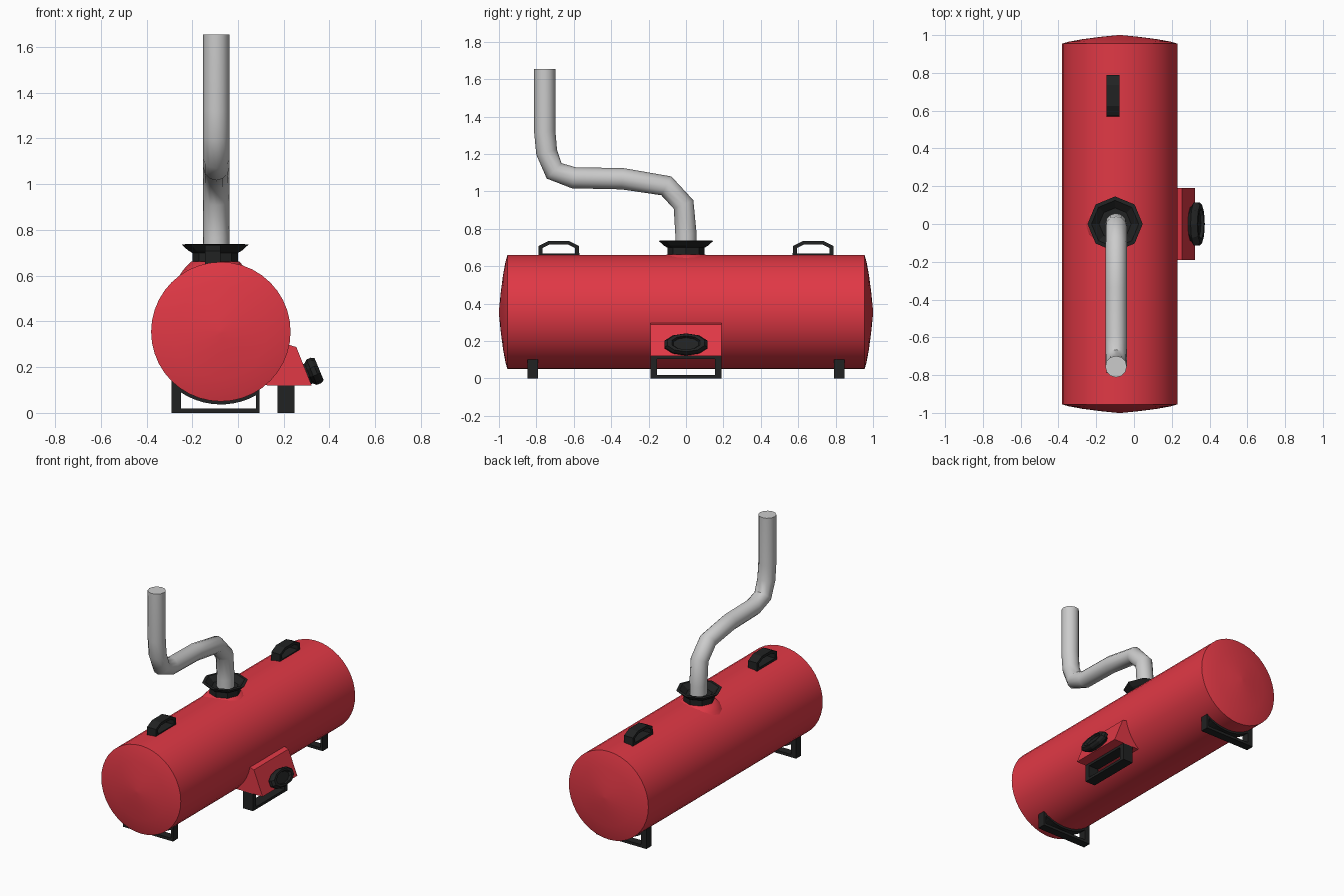
import bpy, bmesh
from math import sin, cos, pi, radians, sqrt
from mathutils import Vector, Matrix

if "Cube" in bpy.data.objects:
    bpy.data.objects.remove(bpy.data.objects["Cube"])


def material(name, rgb):
    m = bpy.data.materials.new(name)
    m.diffuse_color = (*rgb, 1)
    m.use_nodes = True
    m.node_tree.nodes["Principled BSDF"].inputs["Base Color"].default_value = m.diffuse_color
    return m


RED = material("red_paint", (0.75, 0.04, 0.06))
BLACK = material("black_metal", (0.015, 0.016, 0.016))
TX, TZ, R = -0.075, 0.355, 0.305


def finish(name, bm, mat=None, smooth=None):
    bmesh.ops.recalc_face_normals(bm, faces=bm.faces)
    me = bpy.data.meshes.new(name)
    bm.to_mesh(me)
    bm.free()
    ob = bpy.data.objects.new(name, me)
    bpy.context.collection.objects.link(ob)
    if mat:
        me.materials.append(mat)
    if smooth:
        bpy.ops.object.select_all(action='DESELECT')
        bpy.context.view_layer.objects.active = ob
        ob.select_set(True)
        bpy.ops.object.shade_smooth_by_angle(angle=radians(smooth))
    return ob


def lathe(name, profile, n, matrix, mat, smooth=None):
    """Revolve (radius, height) pairs about local z, capping both ends."""
    bm = bmesh.new()
    rings = [[bm.verts.new(matrix @ Vector((r * cos(2 * pi * i / n), r * sin(2 * pi * i / n), h)))
              for i in range(n)] for r, h in profile]
    for a, b in zip(rings, rings[1:]):
        for i in range(n):
            j = (i + 1) % n
            bm.faces.new((a[i], a[j], b[j], b[i]))
    bm.faces.new(rings[0])
    bm.faces.new(rings[-1])
    return finish(name, bm, mat, smooth)


def frame(name, outer, inner, a, b, place, mat):
    """Extrude a closed band between two matching outlines from a to b."""
    bm = bmesh.new()
    loops = [[bm.verts.new(place(u, v, w)) for u, v in pts]
             for pts, w in ((outer, a), (outer, b), (inner, b), (inner, a))]
    n = len(outer)
    for k in range(4):
        p, q = loops[k], loops[(k + 1) % 4]
        for i in range(n):
            j = (i + 1) % n
            bm.faces.new((p[i], p[j], q[j], q[i]))
    return finish(name, bm, mat)


def along_y(u, v, w):
    return (u, w, v)


def along_x(u, v, w):
    return (w, u, v)


# Tank with shallow domed ends
half = [(0.01, 1.0), (0.1, 0.991), (0.2, 0.978), (0.27, 0.965), (R, 0.955)]
profile = [(r, -h) for r, h in half] + [(r, h) for r, h in reversed(half)]
lathe("tank", profile, 40,
      Matrix.Translation((TX, 0, TZ)) @ Matrix.Rotation(radians(-90), 4, 'X'), RED, 50)

# Outlet fairing and flared octagonal collar
top = Matrix.Translation((-0.1, 0, 0))
lathe("outlet_fairing", [(0.17, 0.58), (0.14, 0.625), (0.105, 0.662), (0.09, 0.662)], 16, top, RED, 50)
lathe("outlet_collar", [(0.09, 0.64), (0.1, 0.66), (0.1, 0.7), (0.118, 0.71), (0.146, 0.736),
                        (0.125, 0.738), (0.085, 0.705), (0.05, 0.705)], 8, top, BLACK)

# Bent exhaust pipe
path = [(0, 0.68), (0, 0.77), (-0.013, 0.93), (-0.105, 1.03), (-0.34, 1.068), (-0.6, 1.073),
        (-0.705, 1.11), (-0.745, 1.21), (-0.755, 1.32), (-0.755, 1.655)]
cu = bpy.data.curves.new("exhaust_pipe", 'CURVE')
cu.dimensions = '3D'
cu.bevel_depth = 0.057
cu.bevel_resolution = 4
cu.use_fill_caps = True
sp = cu.splines.new('POLY')
sp.points.add(len(path) - 1)
for pt, (y, z) in zip(sp.points, path):
    pt.co = (-0.095, y, z, 1)
sp.use_smooth = True
pipe = bpy.data.objects.new("exhaust_pipe", cu)
bpy.context.collection.objects.link(pipe)
bpy.ops.object.select_all(action='DESELECT')
bpy.context.view_layer.objects.active = pipe
pipe.select_set(True)
bpy.ops.object.convert(target='MESH')
bpy.ops.object.shade_smooth_by_angle(angle=radians(50))

# Leg cradle outline: follows the tank underside, unequal posts
xs = [-0.29 + 0.385 * i / 10 for i in range(11)]
leg_out = [(x, TZ - sqrt(0.3 ** 2 - (x - TX) ** 2)) for x in xs] + [(0.095, 0.005), (-0.29, 0.005)]
xi = [-0.25 + 0.328 * i / 10 for i in range(11)]
leg_in = [(x, TZ - sqrt(0.318 ** 2 - (x - TX) ** 2)) for x in xi] + [(0.078, 0.019), (-0.25, 0.019)]
leg_out = [(x, 0 if z == 0.005 else z) for x, z in leg_out]

# Lifting handle outline
grip_out = [(-0.11, 0.648), (-0.108, 0.708), (-0.055, 0.735), (0.055, 0.735), (0.108, 0.708), (0.11, 0.648)]
grip_in = [(-0.088, 0.667), (-0.086, 0.698), (-0.05, 0.716), (0.05, 0.716), (0.086, 0.698), (0.088, 0.667)]

for s, side in ((-1, "front"), (1, "back")):
    frame(side + "_leg", leg_out, leg_in, s * 0.82 - 0.028, s * 0.82 + 0.028, along_y, BLACK)
    frame(side + "_handle", [(s * 0.68 + y, z) for y, z in grip_out],
          [(s * 0.68 + y, z) for y, z in grip_in], -0.145, -0.077, along_x, BLACK)

# Burner housing wedge on the right side
bm = bmesh.new()
wedge = [(0.05, 0.14), (0.13, 0.12), (0.322, 0.12), (0.255, 0.288), (0.215, 0.3), (0.05, 0.36)]
ends = [[bm.verts.new((x, y, z)) for x, z in wedge] for y in (-0.19, 0.19)]
for e in ends:
    bm.faces.new(e)
for i in range(len(wedge)):
    j = (i + 1) % len(wedge)
    bm.faces.new((ends[0][i], ends[0][j], ends[1][j], ends[1][i]))
finish("burner_housing", bm, RED)

# Oval burner cap, tilted upward
tilt = (Matrix.Translation((0.327, 0, 0.18)) @ Matrix.Rotation(radians(67.5), 4, 'Y')
        @ Matrix.Diagonal((0.5, 1, 1, 1)))
lathe("burner_cap", [(0.09, -0.04), (0.095, -0.02), (0.12, -0.005), (0.12, 0.015),
                     (0.105, 0.03), (0.08, 0.03), (0.07, 0.015)], 10, tilt, BLACK)

# Support stand under the burner housing
frame("burner_stand", [(-0.19, 0), (0.19, 0), (0.19, 0.123), (-0.19, 0.123)],
      [(-0.155, 0.018), (0.155, 0.018), (0.155, 0.103), (-0.155, 0.103)], 0.172, 0.248, along_x, BLACK)
